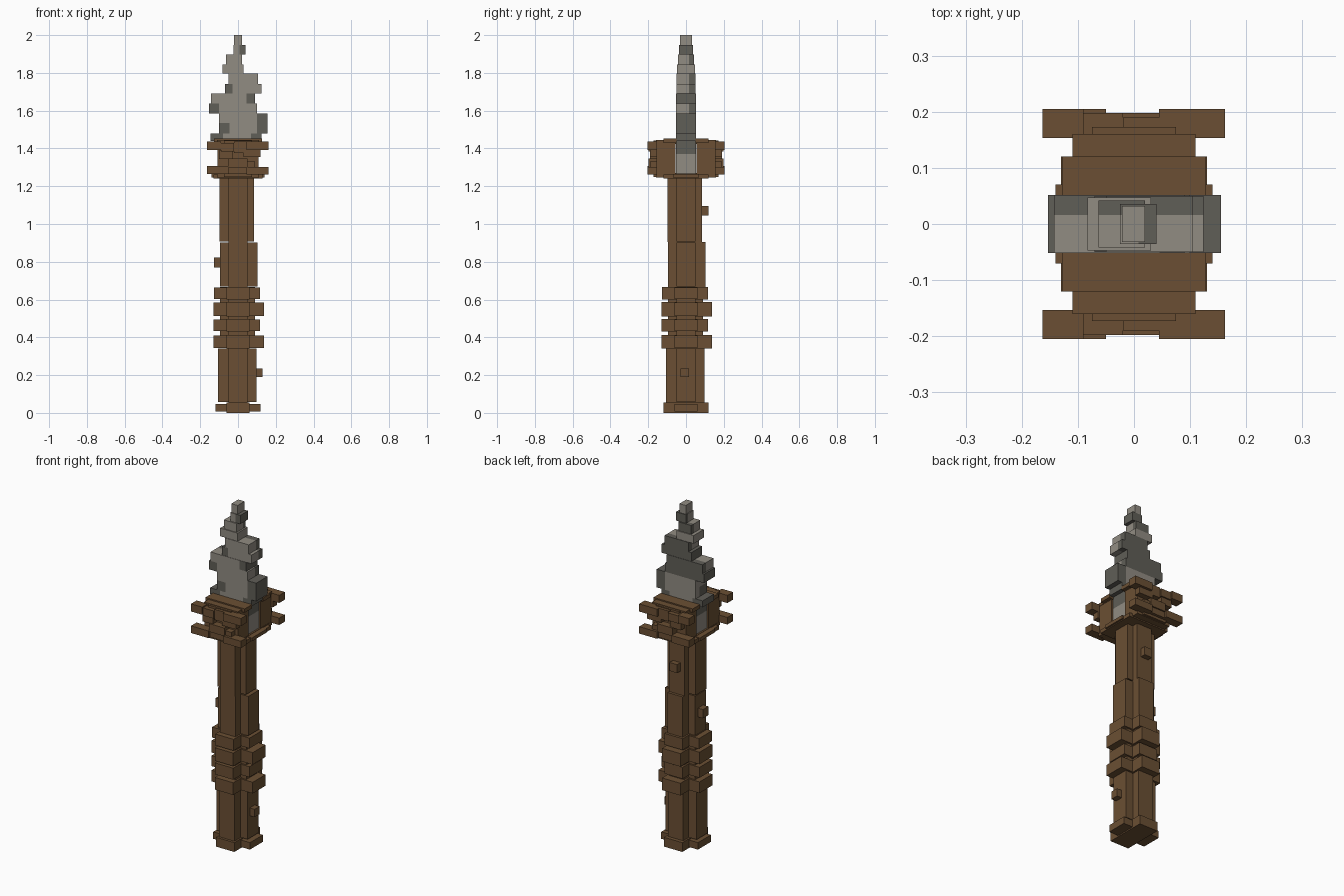
import bpy, bmesh
from mathutils import Matrix, Vector


def make_mat(name, rgb):
    m = bpy.data.materials.new(name)
    m.diffuse_color = (*rgb, 1)
    return m


BROWN = make_mat("wood brown", (0.145, 0.078, 0.033))
LIGHT = make_mat("stone light grey", (0.285, 0.262, 0.225))
DARK = make_mat("stone dark grey", (0.117, 0.112, 0.095))


def boxes(name, items, mats):
    """One object from boxes (x0, x1, y0, y1, z0, z1[, material index])."""
    bm = bmesh.new()
    for x0, x1, y0, y1, z0, z1, *mi in items:
        mat = (Matrix.Translation(((x0 + x1) / 2, (y0 + y1) / 2, (z0 + z1) / 2))
               @ Matrix.Diagonal((x1 - x0, y1 - y0, z1 - z0, 1)))
        new = bmesh.ops.create_cube(bm, size=1, matrix=mat)["verts"]
        for f in {f for v in new for f in v.link_faces}:
            f.material_index = mi[0] if mi else 0
    me = bpy.data.meshes.new(name)
    bm.to_mesh(me)
    bm.free()
    for m in mats:
        me.materials.append(m)
    ob = bpy.data.objects.new(name, me)
    bpy.context.collection.objects.link(ob)
    return ob


def cross(name, z0, z1, lo, hi, arm0=-0.05, arm1=0.05, lip=0.003):
    """Plus-shaped shaft section made from two crossing boxes."""
    boxes(name, [(lo, hi, arm0, arm1, z0 + lip, z1 - lip),
                 (arm0, arm1, lo, hi, z0, z1)], [BROWN])


# Shaft: base foot, long sections and wrapped grip rings
cross("base_foot", 0.0, 0.055, -0.12, 0.12, -0.06, 0.06, 0.007)
cross("lower_shaft", 0.055, 0.345, -0.105, 0.098)
cross("grip_core", 0.34, 0.67, -0.095, 0.09)
for i, (z0, z1, lo, hi) in enumerate([(0.34, 0.412, -0.13, 0.138), (0.43, 0.498, -0.13, 0.117),
                                      (0.51, 0.587, -0.13, 0.138), (0.60, 0.667, -0.127, 0.117)]):
    cross(f"grip_ring_{i + 1}", z0, z1, lo, hi, -0.06, 0.06)
cross("middle_shaft", 0.667, 0.905, -0.095, 0.102)
cross("upper_shaft", 0.905, 1.245, -0.098, 0.086)

# Small knots on the shaft
boxes("right_knot", [(0.09, 0.13, -0.03, 0.016, 0.19, 0.236)], [BROWN])
boxes("left_knot", [(-0.128, -0.09, -0.025, 0.025, 0.77, 0.822)], [BROWN])
boxes("back_knot", [(-0.025, 0.025, 0.08, 0.118, 1.045, 1.095)], [BROWN])

# Socket: stacked floor and top plates around the blade
boxes("socket_floor", [(-0.13, 0.13, -0.12, 0.12, 1.24, 1.262),
                       (-0.11, 0.11, -0.16, 0.16, 1.247, 1.267),
                       (-0.075, 0.075, -0.173, 0.173, 1.25, 1.27),
                       (-0.14, 0.14, -0.07, 0.07, 1.245, 1.265)], [BROWN])
top = []
for s in (-1, 1):
    for hx, outer, z0, z1 in ((0.128, 0.12, 1.43, 1.452), (0.11, 0.16, 1.427, 1.445),
                              (0.075, 0.173, 1.424, 1.442)):
        a, b = sorted((s * 0.05, s * outer))
        top.append((-hx, hx, a, b, z0, z1))
boxes("socket_top", top, [BROWN])

# Socket walls and staggered planks, mirrored front to back
PLANKS = [(-0.163, -0.09, 0.153, 0.205, 1.392, 1.437), (-0.09, -0.02, 0.153, 0.198, 1.385, 1.43),
          (0.045, 0.162, 0.153, 0.205, 1.392, 1.437), (-0.02, 0.045, 0.153, 0.19, 1.375, 1.437),
          (-0.10, -0.03, 0.153, 0.19, 1.345, 1.39), (0.03, 0.12, 0.153, 0.19, 1.355, 1.395),
          (-0.05, 0.05, 0.153, 0.198, 1.30, 1.348),
          (-0.163, -0.05, 0.153, 0.205, 1.265, 1.307), (-0.06, 0.05, 0.153, 0.19, 1.265, 1.30),
          (0.045, 0.162, 0.153, 0.205, 1.262, 1.303), (0.05, 0.09, 0.153, 0.19, 1.30, 1.33)]
for side, s in (("front", -1), ("back", 1)):
    def flip(p):
        a, b = sorted((s * p[2], s * p[3]))
        return (p[0], p[1], a, b, p[4], p[5])
    boxes(f"{side}_socket_wall", [flip((-0.108, 0.108, 0.055, 0.156, 1.262, 1.432))], [BROWN])
    boxes(f"{side}_planks", [flip(p) for p in PLANKS], [BROWN])

# Chipped stone blade: (z0, z1, half depth, x breaks, front tones, back tones), 0 light, 1 dark
ROWS = [(1.262, 1.37, 0.052, (-0.10, 0.10), "0", "0"),
        (1.37, 1.44, 0.052, (-0.10, 0.10), "1", "1"),
        (1.44, 1.478, 0.052, (-0.145, -0.08, 0.07, 0.125), "101", "101"),
        (1.478, 1.535, 0.052, (-0.10, -0.045, 0.10, 0.155), "101", "001"),
        (1.535, 1.585, 0.052, (-0.10, 0.10, 0.155), "01", "01"),
        (1.585, 1.637, 0.052, (-0.153, -0.10, 0.10), "10", "11"),
        (1.637, 1.69, 0.052, (-0.143, 0.045, 0.09), "01", "11"),
        (1.69, 1.742, 0.05, (-0.07, -0.03, 0.124), "10", "11"),
        (1.742, 1.797, 0.05, (-0.05, 0.105), "0", "1"),
        (1.797, 1.845, 0.047, (-0.083, 0.03), "0", "0"),
        (1.845, 1.897, 0.042, (-0.063, 0.02), "0", "1"),
        (1.897, 1.948, 0.036, (-0.025, 0.008, 0.04), "01", "11"),
        (1.948, 2.0, 0.032, (-0.021, 0.02), "0", "0")]
cells = []
for z0, z1, hy, xs, front, back in ROWS:
    for k in range(len(xs) - 1):
        f, b = int(front[k]), int(back[k])
        if f == b:
            cells.append((xs[k], xs[k + 1], -hy, hy, z0, z1, f))
        else:
            cells.append((xs[k], xs[k + 1], -hy, 0.016, z0, z1, f))
            cells.append((xs[k], xs[k + 1], 0.016, hy, z0, z1, b))
boxes("stone_blade", cells, [LIGHT, DARK])
